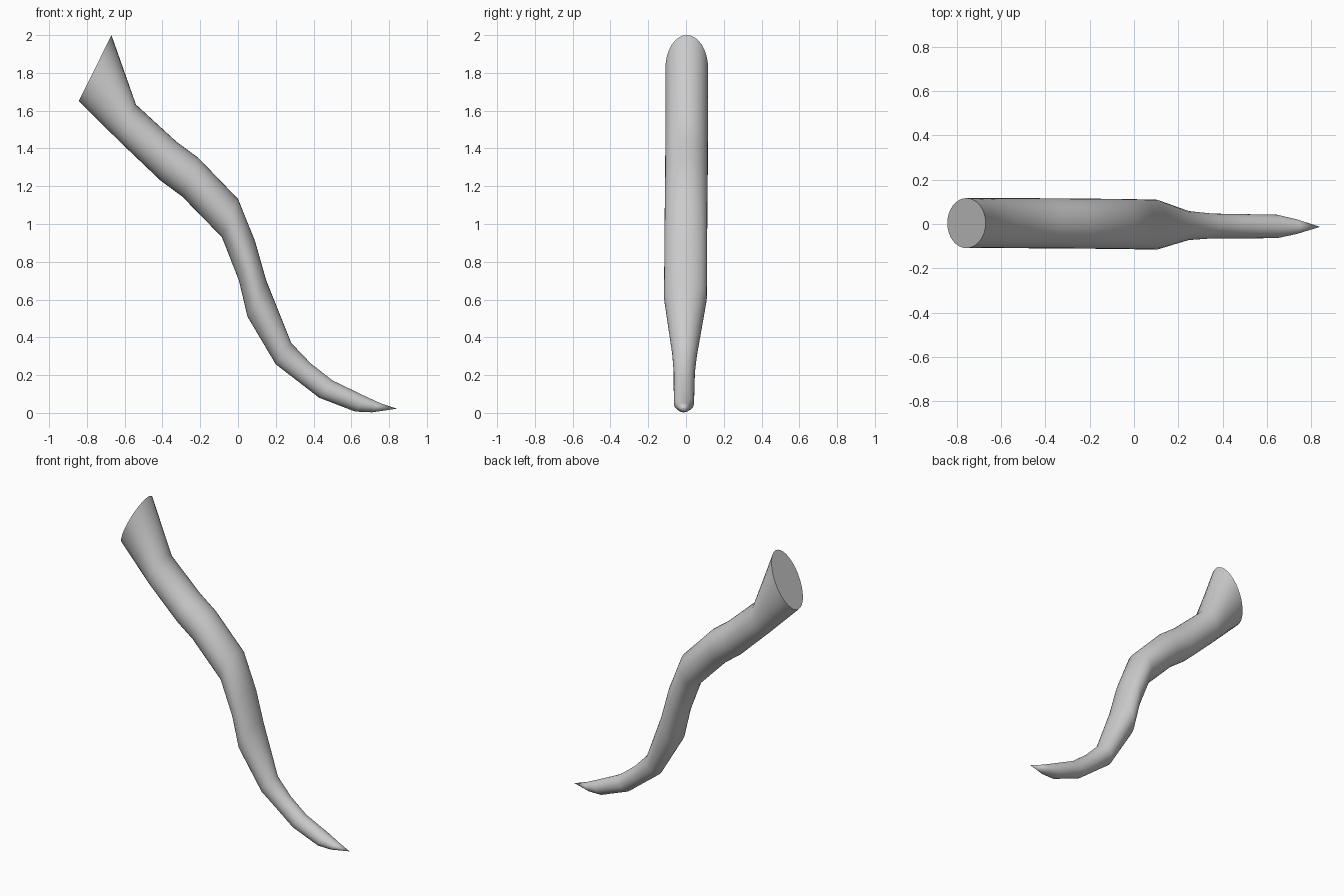
import bpy, bmesh, math
from mathutils import Vector

if "Cube" in bpy.data.objects:
    bpy.data.objects.remove(bpy.data.objects["Cube"])

# Cross-sections: lower edge x,z / upper edge x,z / half width in y / centre y
SECTIONS = [
    (-0.843, 1.65, -0.67, 2.00, 0.113, 0.004),
    (-0.62, 1.43, -0.54, 1.632, 0.113, 0.004),
    (-0.41, 1.23, -0.325, 1.435, 0.113, 0.003),
    (-0.295, 1.145, -0.21, 1.35, 0.113, 0.002),
    (-0.085, 0.93, 0.00, 1.133, 0.113, 0.0),
    (0.005, 0.70, 0.09, 0.91, 0.113, -0.002),
    (0.05, 0.51, 0.15, 0.70, 0.113, -0.003),
    (0.20, 0.257, 0.282, 0.37, 0.066, -0.007),
    (0.32, 0.165, 0.385, 0.262, 0.056, -0.009),
    (0.43, 0.08, 0.50, 0.172, 0.055, -0.010),
    (0.62, 0.007, 0.67, 0.09, 0.053, -0.011),
    (0.71, 0.003, 0.75, 0.053, 0.034, -0.012),
]
TIP = (0.84, -0.013, 0.022)
SIDES = 32

bm = bmesh.new()

# Elliptical rings
rings = []
for x0, z0, x1, z1, w, y in SECTIONS:
    c = Vector(((x0 + x1) / 2, y, (z0 + z1) / 2))
    a = Vector(((x1 - x0) / 2, 0, (z1 - z0) / 2))
    rings.append([bm.verts.new(c + a * math.cos(t) + Vector((0, w * math.sin(t), 0)))
                  for t in (2 * math.pi * i / SIDES for i in range(SIDES))])

# Skin, flat root cap and pointed tip
for r, s in zip(rings, rings[1:]):
    for i in range(SIDES):
        j = (i + 1) % SIDES
        bm.faces.new((r[i], r[j], s[j], s[i]))
bm.faces.new(rings[0])
tip = bm.verts.new(TIP)
for i in range(SIDES):
    bm.faces.new((rings[-1][i], rings[-1][(i + 1) % SIDES], tip))
bmesh.ops.recalc_face_normals(bm, faces=bm.faces)

mesh = bpy.data.meshes.new("horn")
bm.to_mesh(mesh)
bm.free()
horn = bpy.data.objects.new("horn", mesh)
bpy.context.collection.objects.link(horn)

# Smooth sides, sharp cap edge
bpy.context.view_layer.objects.active = horn
horn.select_set(True)
bpy.ops.object.shade_smooth_by_angle(angle=math.radians(40))
